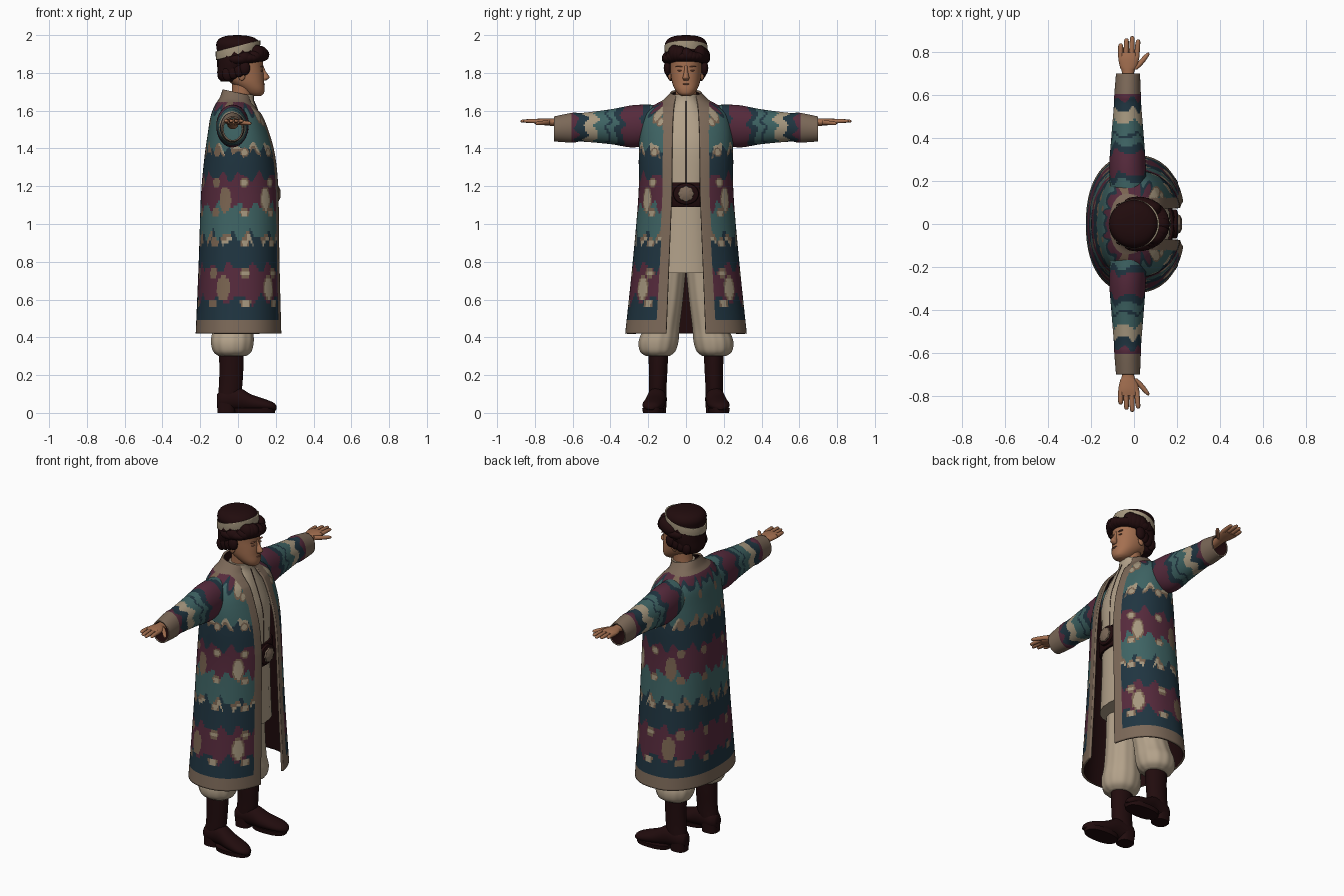
import bpy, bmesh, math, random
from mathutils import Vector

random.seed(4)
if "Cube" in bpy.data.objects:
    bpy.data.objects.remove(bpy.data.objects["Cube"])


def material(name, *rgb):
    m = bpy.data.materials.new(name)
    m.use_nodes = True
    m.diffuse_color = (*rgb, 1)
    bsdf = next(n for n in m.node_tree.nodes if n.type == 'BSDF_PRINCIPLED')
    bsdf.inputs["Base Color"].default_value = (*rgb, 1)
    bsdf.inputs["Roughness"].default_value = 0.8
    return m


dark = material("dark leather", .015, .0035, .004)
skin = material("skin", .37, .16, .08)
lip = material("lip skin", .22, .085, .05)
cream = material("cream cloth", .45, .36, .255)
trim = material("tan trim", .2, .14, .098)
navy = material("navy cloth", .014, .035, .052)
teal = material("teal cloth", .048, .125, .125)
maroon = material("maroon cloth", .092, .023, .045)
pale = material("pale patch", .38, .31, .21)
brown = material("brown patch", .19, .125, .08)
COAT = [trim, navy, teal, maroon, pale, brown, dark]
TRIM, NAVY, TEAL, MAROON, PALE, BROWN, LINING = range(7)


def dense(rows, n):
    """Catmull-Rom rows, n steps per span."""
    out = []
    for i in range(len(rows) - 1):
        p = [rows[max(0, min(len(rows) - 1, i + k))] for k in (-1, 0, 1, 2)]
        for j in range(n):
            t = j / n
            out.append([.5 * (2 * b + (c - a) * t + (2 * a - 5 * b + 4 * c - d) * t * t
                              + (3 * b - a - 3 * c + d) * t ** 3) for a, b, c, d in zip(*p)])
    return out + [list(rows[-1])]


def finish(name, bm, mats, rule=None, angle=50):
    me = bpy.data.meshes.new(name)
    for m in mats:
        me.materials.append(m)
    if rule:
        for f in bm.faces:
            f.material_index = rule(f.calc_center_median())
    bm.to_mesh(me)
    bm.free()
    ob = bpy.data.objects.new(name, me)
    bpy.context.collection.objects.link(ob)
    bpy.ops.object.select_all(action='DESELECT')
    ob.select_set(True)
    bpy.context.view_layer.objects.active = ob
    bpy.ops.object.shade_smooth_by_angle(angle=math.radians(angle))
    return ob


def loft(name, rows, mats, axis='Z', side=1, seg=32, n=4, cap=True, rule=None,
         power=2.0, warp=None, ripple=(0, 1), shell=0):
    """Skin of rings (height, centre a, centre b, radius a, radius b[, front gap])."""
    bm, rings = bmesh.new(), []
    is_open = len(rows[0]) > 5
    for row in (dense(rows, n) if n > 1 else rows):
        h, ca, cb, ra, rb = row[:5]
        a0 = math.asin((row[5] / rb) ** (power / 2)) if is_open else 0
        ring = []
        for i in range(seg + is_open):
            t = a0 + (math.tau - 2 * a0) * i / seg
            c, s = math.cos(t), math.sin(t)
            k = 1 + ripple[0] * math.cos(ripple[1] * t)
            a = ca + ra * k * math.copysign(abs(c) ** (2 / power), c)
            b = cb + rb * k * math.copysign(abs(s) ** (2 / power), s)
            v = Vector({'Z': (a, b, h), 'Y': (a, h, b), 'X': (h, a, b)}[axis])
            v.y *= side
            ring.append(bm.verts.new(warp(v) if warp else v))
        rings.append(ring)
    for r, q in zip(rings, rings[1:]):
        for i in range(seg):
            j = (i + 1) % len(r)
            bm.faces.new((r[i], r[j], q[j], q[i]))
    if cap:
        bm.faces.new(rings[0][::-1])
        bm.faces.new(rings[-1])
    # Turn the skin outward
    bm.normal_update()
    mid = sum((v.co for v in bm.verts), Vector()) / len(bm.verts)
    if sum((f.calc_center_median() - mid).dot(f.normal) * f.calc_area() for f in bm.faces) < 0:
        bmesh.ops.reverse_faces(bm, faces=bm.faces[:])
    ob = finish(name, bm, mats, rule)
    if shell:
        mod = ob.modifiers.new("thickness", 'SOLIDIFY')
        mod.thickness, mod.offset = shell, -1
        mod.material_offset = len(mats) - 1
    return ob


def blobs(name, items, mat):
    bm = bmesh.new()
    for loc, size in items:
        new = bmesh.ops.create_uvsphere(bm, u_segments=14, v_segments=10, radius=1)["verts"]
        for v in new:
            v.co = Vector(loc) + Vector(a * b for a, b in zip(v.co, size))
    return finish(name, bm, [mat], angle=80)


# Woven pattern: wavy bands along h, with ringed blobs across s
def spots(h, s, h0, s0, dh, ds):
    return math.cos(math.tau * (s - s0) / ds) + math.cos(math.tau * (h - h0) / dh)


def band(h, s, bands, wave):
    g = h + wave * (math.sin(s * 58 + 2 * math.sin(h * 9)) + .5 * math.sin(s * 91 - h * 21))
    return next(m for low, m in bands if g > low)


def coat_weave(h, s):
    base = band(h, s, COAT_BANDS, .022)
    diamond = spots(h, s, 1.13, .59, .47, .24)
    if diamond > 1.6 and s > .25:
        return PALE if diamond > 1.74 and s > .45 else BROWN
    fleck = spots(h, s, 1.06, .46, .16, .17)
    if fleck > 1.55 and s > .1:
        return PALE if s > .35 and fleck > 1.8 else BROWN
    if base in (PALE, BROWN) and math.sin(s * 58 + h * 20) < -.2:
        return NAVY
    return BROWN if base == PALE and s < .3 else base


COAT_BANDS = [(1.61, MAROON), (1.585, NAVY), (1.41, TEAL), (1.385, PALE), (1.365, BROWN),
              (1.25, NAVY), (1.09, MAROON), (.94, TEAL), (.915, BROWN), (.89, PALE), (.77, NAVY),
              (.6, MAROON), (-9, NAVY)]
SLEEVE_BANDS = [(.58, MAROON), (.53, NAVY), (.475, PALE), (.42, TEAL), (.405, NAVY),
                (.37, TEAL), (.335, NAVY), (.23, MAROON), (.2, NAVY), (-9, TEAL)]


def front_gap(z):
    return .105 - .035 * min(1, (z - .43) / .75)


def coat_rule(c):
    if c.z < .5 or c.z > 1.645 or (c.x > 0 and abs(c.y) < front_gap(c.z) + .052):
        return TRIM
    return coat_weave(c.z, math.atan2(abs(c.y), -c.x) * .27)


def sleeve_rule(c):
    if abs(c.y) > .605:
        return TRIM
    return band(abs(c.y), math.atan2(c.z - 1.51, c.x + .03) * .09, SLEEVE_BANDS, .012)


# Lower the collar in front and push the front panels forward
def coat_drape(v):
    v.z -= .25 * v.x * max(0, (v.z - 1.58) / .13)
    if v.x > 0:
        v.x *= 1 + .06 * max(0, min(1, (1.5 - v.z) / .3))
    return v


# Long open coat
loft("coat", [(.42, 0, 0, .224, .322, .105), (.8, .003, 0, .211, .282, .09),
              (1.15, .006, 0, .202, .252, .076), (1.35, .01, 0, .188, .25, .074),
              (1.48, .005, 0, .165, .245, .072), (1.57, -.005, 0, .14, .225, .068),
              (1.62, -.01, 0, .112, .18, .065), (1.655, -.01, 0, .087, .12, .06),
              (1.695, -.006, 0, .075, .08, .052)],
     COAT, seg=220, n=23, cap=False, rule=coat_rule, power=2.3, warp=coat_drape, shell=.012)

# Tunic, placket and belt
tunic = [(.74, .03, 0, .148, .17), (.95, .03, 0, .145, .155), (1.2, .03, 0, .142, .15),
         (1.4, .025, 0, .142, .17), (1.52, .015, 0, .12, .15), (1.6, .01, 0, .095, .1),
         (1.65, .015, 0, .07, .07), (1.685, .02, 0, .063, .063)]
loft("tunic", tunic, [cream], seg=48, power=2.3, ripple=(.012, 22))
loft("placket_seam", [(z, a + ra - .002, 0, .005, .0025) for z, a, b, ra, rb in tunic[2:7]], [dark], seg=8)
loft("belt", [(1.09, .03, 0, .153, .158), (1.1, .03, 0, .16, .165), (1.21, .03, 0, .16, .165),
              (1.22, .03, 0, .153, .158)], [dark], seg=48, n=1, power=2.3)
loft("buckle_plate", [(.17, 0, 1.16, .07, .06), (.2, 0, 1.16, .066, .055), (.205, 0, 1.16, .05, .045)],
     [dark], 'X', n=1)
loft("buckle_disc", [(.19, 0, 1.16, .042, .042), (.214, 0, 1.16, .04, .04), (.224, 0, 1.16, .02, .02)],
     [trim], 'X', n=1, ripple=(.07, 8))

for side, label in ((1, "left"), (-1, "right")):
    # Sleeve and hand
    loft(label + "_sleeve", [(.13, -.025, 1.535, .085, .095), (.27, -.03, 1.518, .085, .112),
                             (.4, -.03, 1.515, .076, .092), (.55, -.03, 1.512, .064, .076),
                             (.6, -.03, 1.51, .062, .079), (.7, -.028, 1.503, .056, .066)],
         COAT, 'Y', side, seg=64, n=14, cap=False, rule=sleeve_rule, shell=.008)
    loft(label + "_palm", [(.58, -.028, 1.53, .03, .028), (.7, -.028, 1.538, .028, .02),
                           (.73, -.026, 1.54, .039, .019), (.77, -.025, 1.542, .048, .017),
                           (.8, -.025, 1.543, .046, .012)], [skin], 'Y', side)
    for i, tip in enumerate((.842, .865, .875, .86)):
        x = -.062 + i * .025
        loft(label + "_finger", [(.775, x, 1.543, .012, .012), (.82, x + i * .001, 1.545, .012, .011),
                                 (tip - .008, x + i * .002, 1.545, .01, .008),
                                 (tip, x + i * .002, 1.544, .003, .003)], [skin], 'Y', side, seg=10)
    loft(label + "_thumb", [(.72, .0, 1.538, .016, .014), (.75, .03, 1.536, .016, .012),
                            (.785, .058, 1.533, .012, .01), (.798, .066, 1.532, .004, .004)],
         [skin], 'Y', side, seg=10)
    # Gathered trouser leg
    loft(label + "_trouser_leg", [(.3, -.03, .15, .07, .06), (.325, -.03, .15, .1, .092),
                                  (.38, -.03, .145, .112, .104), (.45, -.025, .13, .105, .095),
                                  (.6, -.01, .105, .1, .088), (.8, 0, .085, .1, .088)],
         [cream], side=side, seg=72, ripple=(.014, 12))
    # Boot with heel and sole
    loft(label + "_boot_shaft", [(.04, -.06, .15, .048, .045), (.1, -.045, .15, .06, .047),
                                 (.16, -.038, .149, .062, .047), (.25, -.035, .147, .064, .05),
                                 (.33, -.035, .147, .066, .052)], [dark], side=side)
    loft(label + "_boot_foot", [(-.11, .15, .065, .028, .035), (-.08, .15, .07, .048, .055),
                                (0, .155, .075, .05, .06), (.07, .165, .054, .055, .044),
                                (.14, .177, .042, .054, .032), (.185, .182, .034, .038, .022),
                                (.204, .184, .028, .012, .01)], [dark], 'X', side)
    loft(label + "_boot_heel", [(0, -.062, .15, .047, .044), (.06, -.062, .15, .049, .047)],
         [dark], side=side, n=1, power=2.6)
    loft(label + "_boot_sole", [(0, .09, .174, .105, .054), (.025, .09, .174, .11, .058)],
         [dark], side=side, n=1, power=2.4)
    # Eye, brow and ear
    blobs(label + "_eye", [((.125, side * .033, 1.812), (.007, .013, .004))], lip)
    blobs(label + "_brow", [((.126, side * .036, 1.833), (.008, .02, .003))], lip)
    blobs(label + "_ear", [((.02, side * .085, 1.79), (.02, .01, .032))], skin)

# Head
loft("neck", [(1.58, .0, 0, .06, .06), (1.68, .02, 0, .055, .055), (1.78, .03, 0, .06, .06)], [skin])
loft("head", [(1.678, .1, 0, .02, .022), (1.69, .09, 0, .046, .042), (1.715, .075, 0, .066, .06),
              (1.75, .048, 0, .09, .074), (1.79, .03, 0, .106, .081), (1.83, .025, 0, .107, .084),
              (1.88, .02, 0, .11, .086), (1.94, .01, 0, .09, .08)], [skin], power=2.15)
loft("nose", [(1.76, .138, 0, .01, .012), (1.772, .145, 0, .02, .018), (1.785, .142, 0, .021, .015),
              (1.81, .13, 0, .016, .01), (1.84, .122, 0, .012, .009)], [skin], seg=16)
blobs("lips", [((.131, 0, 1.741), (.013, .022, .003)), ((.13, 0, 1.734), (.012, .018, .003))], lip)

# Hair with tousled locks
loft("hair", [(1.755, -.055, 0, .035, .065), (1.78, -.045, 0, .062, .088), (1.83, -.022, 0, .086, .106),
              (1.87, .0, 0, .11, .116), (1.93, .002, 0, .112, .11)], [dark], ripple=(.02, 14))
locks = []
for i in range(-10, 11):
    t = i * .18
    wob = random.uniform(-.012, .012)
    locks.append(((.018 + .105 * math.cos(t), .092 * math.sin(t), 1.882 + .014 * math.cos(t) + wob),
                  (.044, .036, .036 + wob)))
for s in (-1, 1):
    for i in range(4):
        locks.append(((.035 - .03 * i, s * (.098 - .006 * i), 1.825 - .01 * i), (.03, .02, .038)))
blobs("hair_locks", locks, dark)


# Round hat with tilted band
def hat_tilt(v):
    v.z += .25 * v.x
    return v


loft("hat", [(1.87, 0, 0, .106, .104), (1.92, 0, 0, .112, .108), (1.955, 0, 0, .115, .111),
             (1.982, -.002, 0, .096, .092), (1.996, -.004, 0, .055, .055), (2, -.004, 0, .01, .01)],
     [dark], seg=40)
loft("hat_band", [(1.898, 0, 0, .116, .112), (1.92, 0, 0, .118, .114), (1.943, 0, 0, .118, .114)],
     [pale], seg=40, cap=False, warp=hat_tilt, shell=.008)
